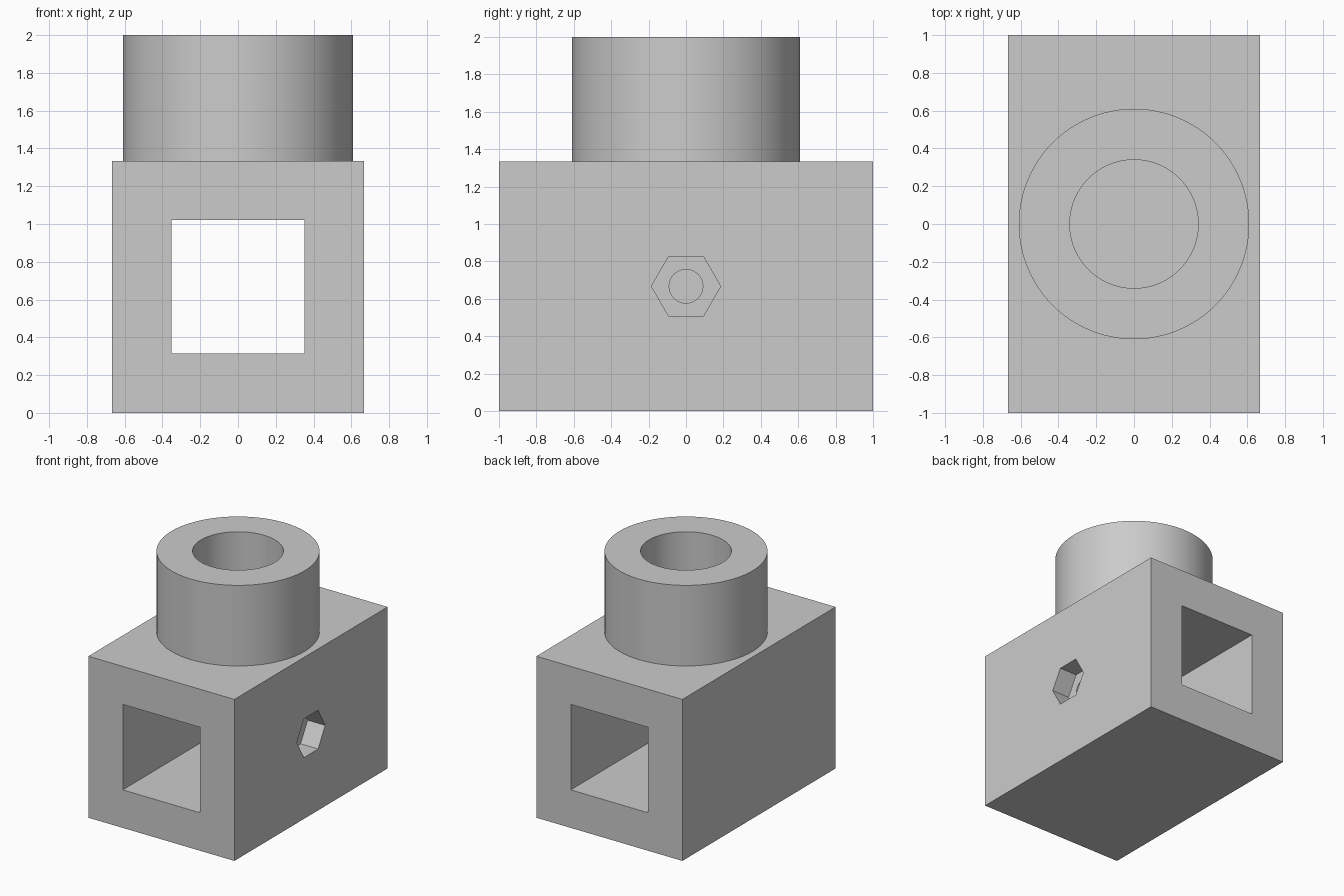
import bpy
from math import radians

if "Cube" in bpy.data.objects:
    bpy.data.objects.remove(bpy.data.objects["Cube"])

grey = bpy.data.materials.new("plain grey")
grey.use_nodes = True
colour = (0.6, 0.6, 0.6, 1)
grey.diffuse_color = colour
grey.node_tree.nodes["Principled BSDF"].inputs["Base Color"].default_value = colour

MID = 0.667  # half width, and height of the block centre


def finish(name):
    ob = bpy.context.object
    ob.name = name
    ob.data.materials.append(grey)
    return ob


def box(name, size, loc):
    bpy.ops.mesh.primitive_cube_add(size=1, location=loc)
    ob = finish(name)
    ob.scale = size
    bpy.ops.object.transform_apply(location=False, rotation=False, scale=True)
    return ob


def prism(name, sides, radius, depth, loc, rot=(0, 0, 0)):
    bpy.ops.mesh.primitive_cylinder_add(vertices=sides, radius=radius, depth=depth,
                                        location=loc, rotation=rot)
    return finish(name)


def boolean(target, tool, operation):
    mod = target.modifiers.new(tool.name, 'BOOLEAN')
    mod.operation = operation
    mod.solver = 'EXACT'
    mod.object = tool
    bpy.context.view_layer.objects.active = target
    bpy.ops.object.modifier_apply(modifier=mod.name)
    bpy.data.objects.remove(tool)


# Block with the round socket standing on it
body = box("socket_block", (2 * MID, 2, 2 * MID), (0, 0, MID))
boolean(body, prism("round_socket", 96, 0.61, 1.0, (0, 0, 1.5)), 'UNION')

# Square channel from front to back, and the bore that drops into it
boolean(body, box("square_channel", (0.706, 2.4, 0.706), (0, 0, MID)), 'DIFFERENCE')
boolean(body, prism("bore", 96, 0.34, 1.5, (0, 0, 1.55)), 'DIFFERENCE')

# Nut pocket and bolt hole through one side wall
side = (0, radians(90), 0)
pocket = prism("nut_pocket", 6, 0.185, 0.4, (MID + 0.04, 0, MID), side)
boolean(body, pocket, 'DIFFERENCE')
boolean(body, prism("bolt_hole", 48, 0.09, 0.7, (0.5, 0, MID), side), 'DIFFERENCE')

# Smooth round walls, crisp edges
bpy.ops.object.select_all(action='DESELECT')
body.select_set(True)
bpy.context.view_layer.objects.active = body
bpy.ops.object.shade_smooth_by_angle(angle=radians(30))
